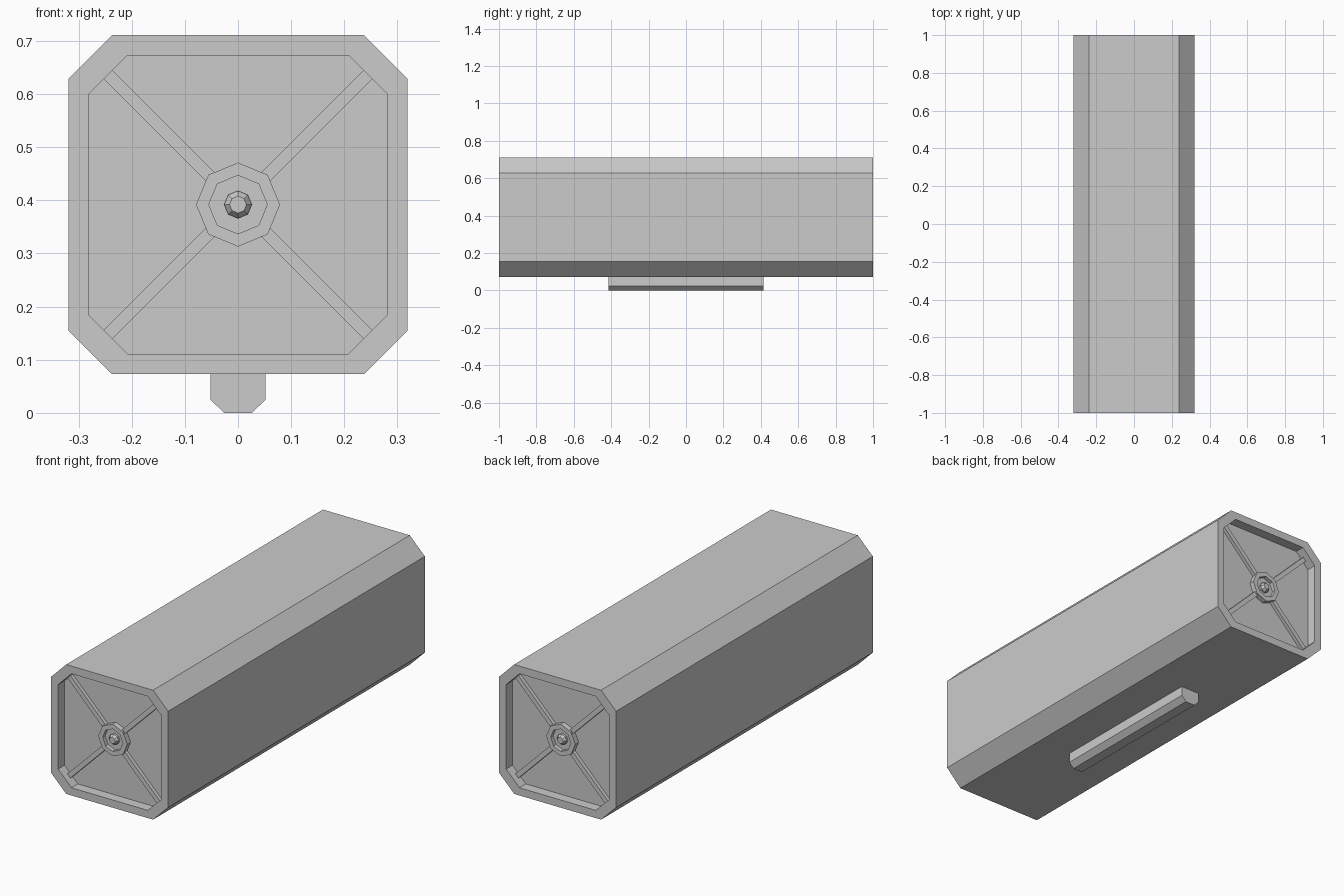
import bpy, bmesh
from math import cos, sin, pi
from mathutils import Matrix

if "Cube" in bpy.data.objects:
    bpy.data.objects.remove(bpy.data.objects["Cube"])

CZ = 0.392      # height of the housing axis
DEPTH = 0.05    # recess depth at each end


def chamfered(half, cut):
    """Square section with cut corners, in x/z around the origin."""
    a, b = half, half - cut
    return [(b, -a), (a, -b), (a, b), (b, a), (-b, a), (-a, b), (-a, -b), (-b, -a)]


def octagon(r):
    return [(r * cos(i * pi / 4), r * sin(i * pi / 4)) for i in range(8)]


def loft(name, sections, z=CZ, turn=None):
    """Skin (y, profile) sections in order and cap both ends."""
    bm = bmesh.new()
    rings = [[bm.verts.new((x, y, h)) for x, h in prof] for y, prof in sections]
    n = len(rings[0])
    for a, b in zip(rings, rings[1:]):
        for i in range(n):
            j = (i + 1) % n
            bm.faces.new((a[i], a[j], b[j], b[i]))
    bm.faces.new(rings[0])
    bm.faces.new(rings[-1])
    if turn:
        bm.transform(turn)
    bm.transform(Matrix.Translation((0, 0, z)))
    bmesh.ops.recalc_face_normals(bm, faces=bm.faces)
    me = bpy.data.meshes.new(name)
    bm.to_mesh(me)
    bm.free()
    ob = bpy.data.objects.new(name, me)
    bpy.context.collection.objects.link(ob)
    return ob


# Long housing with a recessed panel at both ends
outer, inner = chamfered(0.319, 0.082), chamfered(0.281, 0.073)
floor = 1 - DEPTH
loft("housing", [(-floor, inner), (-1, inner), (-1, outer),
                 (1, outer), (1, inner), (floor, inner)])

# End fittings, built at the front and turned round for the back
for end, angle in (("front", 0), ("back", pi)):
    flip = Matrix.Rotation(angle, 4, 'Z')
    # Hub: raised octagonal cup
    loft(end + "_hub", [(-floor + 0.004, octagon(0.079)), (-0.976, octagon(0.079)),
                        (-0.976, octagon(0.055)), (-0.957, octagon(0.055))], turn=flip)
    # Tapered knob in the cup
    loft(end + "_knob", [(-0.955, octagon(0.026)), (-0.967, octagon(0.026)),
                         (-0.98, octagon(0.016))], turn=flip)
    # Diagonal spokes from hub to corner
    w = 0.0115
    bar = [(0.066, -w), (0.348, -w), (0.348, w), (0.066, w)]
    for k in range(4):
        spin = Matrix.Rotation(pi / 4 + k * pi / 2, 4, 'Y')
        loft(f"{end}_spoke_{k + 1}", [(-floor + 0.004, bar), (-0.968, bar)], turn=flip @ spin)

# Mounting rail underneath
rail = [(-0.026, 0), (0.026, 0), (0.052, 0.025), (0.052, 0.078), (-0.052, 0.078), (-0.052, 0.025)]
loft("mounting_rail", [(-0.415, rail), (0.415, rail)], z=0)
